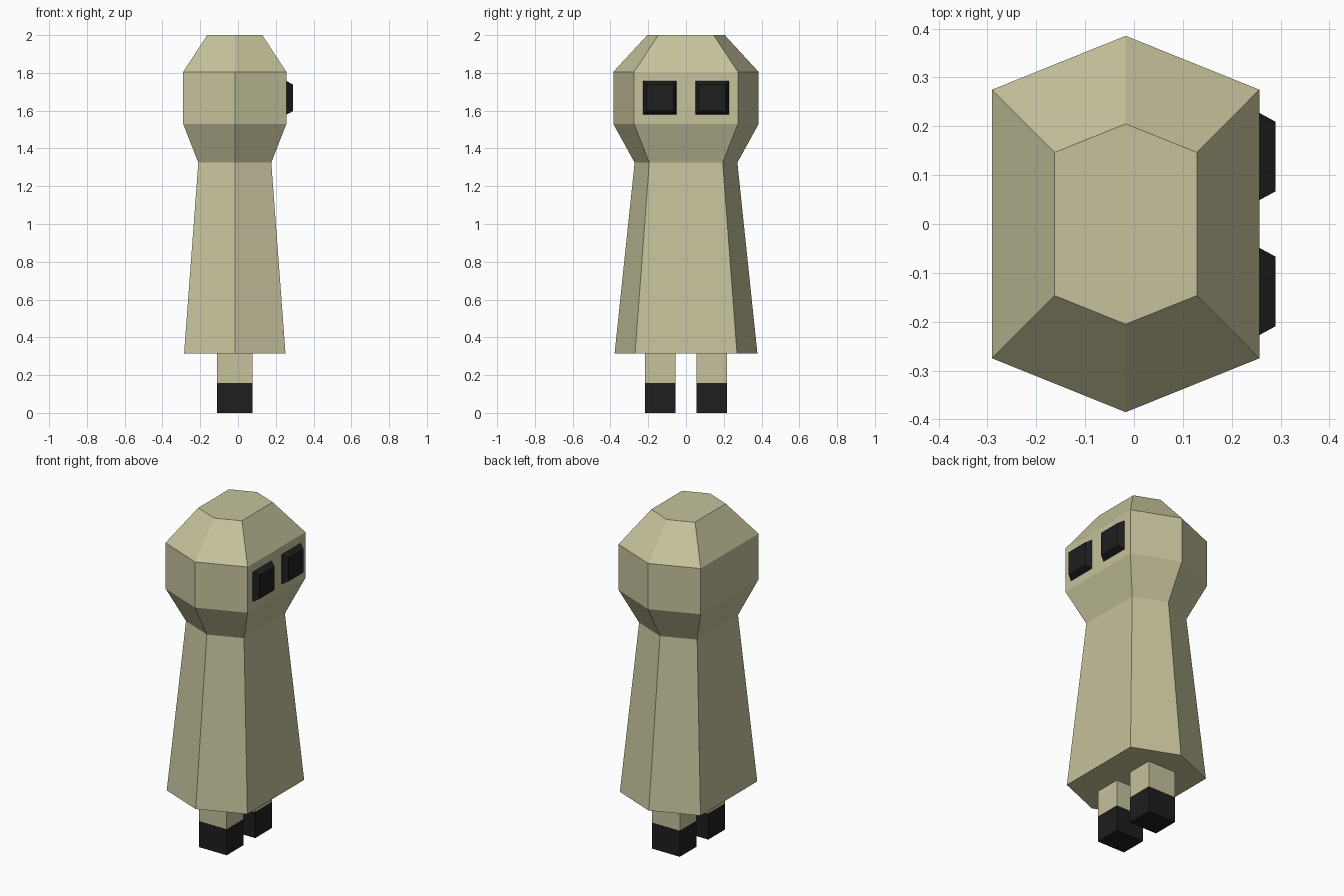
import bpy, bmesh

if "Cube" in bpy.data.objects:
    bpy.data.objects.remove(bpy.data.objects["Cube"])

CX = -0.017  # centre of the body in x


def material(name, color):
    m = bpy.data.materials.new(name)
    m.diffuse_color = (*color, 1)
    m.use_nodes = True
    m.node_tree.nodes["Principled BSDF"].inputs["Base Color"].default_value = m.diffuse_color
    return m


CLOTH = material("pale_cloth", (0.56, 0.54, 0.33))
DARK = material("dark", (0.013, 0.013, 0.013))


def loft(name, rings, mat):
    """Skin a stack of equal-sized point rings and cap both ends."""
    bm = bmesh.new()
    loops = [[bm.verts.new(p) for p in ring] for ring in rings]
    for a, b in zip(loops, loops[1:]):
        for i in range(len(a)):
            j = (i + 1) % len(a)
            bm.faces.new((a[i], a[j], b[j], b[i]))
    bm.faces.new(loops[0][::-1])
    bm.faces.new(loops[-1])
    bmesh.ops.recalc_face_normals(bm, faces=bm.faces)
    me = bpy.data.meshes.new(name)
    bm.to_mesh(me)
    bm.free()
    me.materials.append(mat)
    ob = bpy.data.objects.new(name, me)
    bpy.context.collection.objects.link(ob)
    return ob


def hexagon(r, z):
    w, s = r * 0.71, r * 0.714
    return [(CX + x, y, z) for x, y in
            ((0, -r), (w, -s), (w, s), (0, r), (-w, s), (-w, -s))]


def rect_z(x0, x1, y0, y1, z):
    return [(x0, y0, z), (x1, y0, z), (x1, y1, z), (x0, y1, z)]


def rect_x(x, cy, cz, h):
    return [(x, cy + a * h, cz + b * h) for a, b in
            ((-1, -1), (1, -1), (1, 1), (-1, 1))]


# Six-sided robe flowing into the rounded head
profile = [(0.378, 0.315), (0.272, 1.325), (0.385, 1.53),
           (0.385, 1.805), (0.205, 2.0)]
loft("robe_and_head", [hexagon(r, z) for r, z in profile], CLOTH)

for side, s in (("right", -1), ("left", 1)):
    y0, y1 = sorted((s * 0.055, s * 0.216))
    # Legs and feet
    loft(side + "_leg", [rect_z(-0.11, 0.076, y0, y1, z) for z in (0.157, 0.315)], CLOTH)
    loft(side + "_foot", [rect_z(-0.11, 0.076, y0, y1, z) for z in (0, 0.157)], DARK)
    # Bevelled square eyes on the +x face
    loft(side + "_eye", [rect_x(0.25, s * 0.138, 1.668, 0.089),
                         rect_x(0.257, s * 0.138, 1.668, 0.089),
                         rect_x(0.29, s * 0.138, 1.668, 0.071)], DARK)
